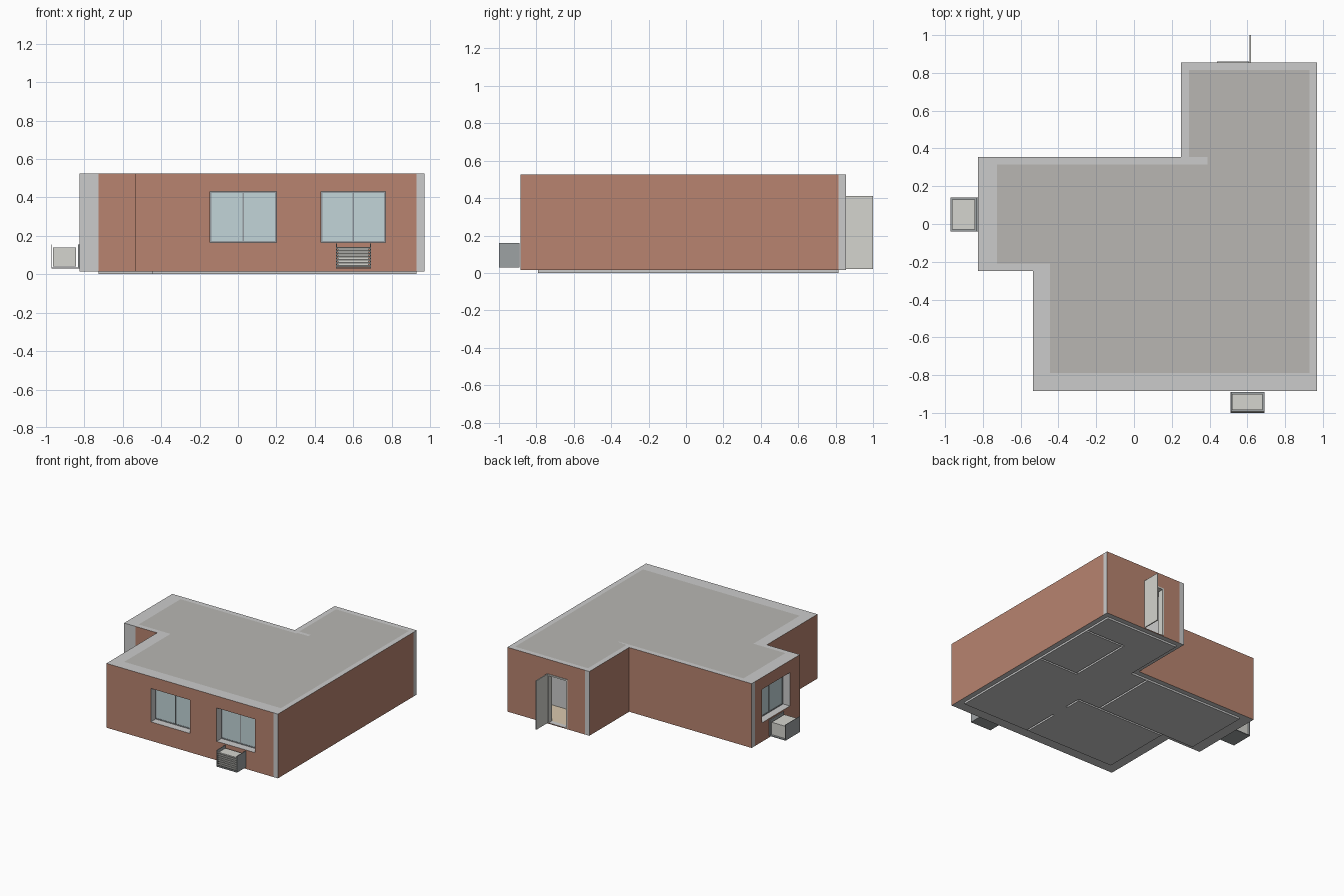
import bpy, bmesh, math
from mathutils import Vector, Matrix

if "Cube" in bpy.data.objects:
    bpy.data.objects.remove(bpy.data.objects["Cube"])


def material(name, *rgb):
    m = bpy.data.materials.new(name)
    m.diffuse_color = (*rgb, 1)
    m.use_nodes = True
    m.node_tree.nodes["Principled BSDF"].inputs["Base Color"].default_value = m.diffuse_color
    return m


plaster = material("plaster", 0.66, 0.66, 0.67)
brick = material("brick", 0.48, 0.23, 0.16)
roof_grey = material("roof_grey", 0.48, 0.47, 0.45)
beige = material("floor_beige", 0.70, 0.58, 0.42)
glass = material("glass", 0.54, 0.66, 0.69)
frame_grey = material("frame_grey", 0.30, 0.33, 0.35)
cream = material("cream", 0.66, 0.66, 0.62)
metal = material("metal", 0.34, 0.36, 0.37)

WALL_Z0, TOP = 0.015, 0.525


def finish(name, bm, mats, xf=None, paint=()):
    """Make an object; faces whose normal is in paint use the second material."""
    if xf:
        bm.transform(xf)
    bmesh.ops.recalc_face_normals(bm, faces=bm.faces)
    for f in bm.faces:
        if any(f.normal.dot(Vector(n)) > 0.9 for n in paint):
            f.material_index = 1
    me = bpy.data.meshes.new(name)
    bm.to_mesh(me)
    bm.free()
    for m in mats:
        me.materials.append(m)
    ob = bpy.data.objects.new(name, me)
    bpy.context.collection.objects.link(ob)
    return ob


def boxes(name, dims, mats, xf=None, paint=()):
    """One object from boxes given as x0, x1, y0, y1, z0, z1."""
    bm = bmesh.new()
    for x0, x1, y0, y1, z0, z1 in dims:
        m = Matrix.Translation(((x0 + x1) / 2, (y0 + y1) / 2, (z0 + z1) / 2)) \
            @ Matrix.Diagonal((x1 - x0, y1 - y0, z1 - z0, 1))
        bmesh.ops.create_cube(bm, size=1, matrix=m)
    return finish(name, bm, mats, xf, paint)


def slab(name, pts, z0, z1, mats, paint=()):
    bm = bmesh.new()
    face = bm.faces.new([bm.verts.new((x, y, z0)) for x, y in pts])
    ext = bmesh.ops.extrude_face_region(bm, geom=[face], use_keep_orig=True)
    bmesh.ops.translate(bm, vec=(0, 0, z1 - z0),
                        verts=[v for v in ext["geom"] if isinstance(v, bmesh.types.BMVert)])
    return finish(name, bm, mats, None, paint)


def cut(ob, dims, xf=None):
    cutter = boxes("cutter", [dims], [], xf)
    cutter.hide_render = True
    mod = ob.modifiers.new("opening", "BOOLEAN")
    mod.operation, mod.solver, mod.object = "DIFFERENCE", "EXACT", cutter
    bpy.context.view_layer.objects.active = ob
    bpy.ops.object.modifier_apply(modifier=mod.name)
    bpy.data.objects.remove(cutter)


# Outer walls: brick on the outside faces, plaster elsewhere
FRONT, BACK, LEFT, RIGHT = (0, -1, 0), (0, 1, 0), (-1, 0, 0), (1, 0, 0)
walls = {}
for name, x0, x1, y0, y1, paint in [
    ("front_wall", -0.535, 0.93, -0.885, -0.79, (FRONT, LEFT)),
    ("right_wall", 0.93, 0.97, -0.885, 0.815, (RIGHT,)),
    ("back_wall", 0.29, 0.97, 0.815, 0.855, (BACK,)),
    ("notch_side_wall", 0.25, 0.29, 0.355, 0.855, (LEFT,)),
    ("wing_back_wall", -0.825, 0.39, 0.315, 0.355, (BACK,)),
    ("wing_left_wall", -0.825, -0.725, -0.25, 0.315, (LEFT,)),
    ("wing_front_wall", -0.725, -0.535, -0.25, -0.21, (FRONT,)),
    ("lower_left_wall", -0.535, -0.445, -0.79, -0.21, (LEFT,)),
]:
    walls[name] = boxes(name, [(x0, x1, y0, y1, WALL_Z0, TOP)], [plaster, brick], None, paint)

# Floor and roof slabs filling the inside outline
inside = [(-0.445, -0.79), (0.93, -0.79), (0.93, 0.815), (0.29, 0.815),
          (0.29, 0.315), (-0.725, 0.315), (-0.725, -0.21), (-0.445, -0.21)]
floor = slab("floor", inside, 0, 0.022, [plaster, beige], [(0, 0, 1)])
slab("roof", inside, 0.51, TOP, [roof_grey])

# Inner partitions, each standing in a slot in the floor
for i, (x0, x1, y0, y1) in enumerate([
    (0.135, 0.15, -0.209, 0.314), (-0.444, 0.345, -0.225, -0.21),
    (0.33, 0.345, -0.35, -0.226), (0.33, 0.345, -0.789, -0.5),
    (0.585, 0.6, 0.071, 0.574), (0.585, 0.929, 0.575, 0.59),
    (0.585, 0.929, 0.055, 0.07),
]):
    boxes(f"partition_{i + 1}", [(x0, x1, y0, y1, WALL_Z0, 0.51)], [plaster])
    cut(floor, (x0, x1, y0, y1, -0.02, 0.05))
boxes("inner_shaft", [(0.67, 0.93, 0.07, 0.15, 0.022, 0.51)], [plaster])


# Sliding windows, modelled facing -y and turned into place
def window(name, wall, x, y, width, turn=0.0, z0=0.165, z1=0.43, depth=0.06):
    xf = Matrix.Translation((x, y, 0)) @ Matrix.Rotation(turn, 4, "Z")
    w, t = width / 2, 0.007
    cut(walls[wall], (-w, w, -0.05, 0.2, z0, z1), xf)
    d0, d1 = depth, depth + 0.025
    boxes(name + "_frame", [
        (-w, w, d0, d1, z0, z0 + t), (-w, w, d0, d1, z1 - t, z1),
        (-w, -w + t, d0, d1, z0 + t, z1 - t), (w - t, w, d0, d1, z0 + t, z1 - t),
        (-t / 2, t / 2, d0, d1, z0 + t, z1 - t)], [frame_grey], xf)
    boxes(name + "_glass", [
        (-w + t, -t / 2, d0 + 0.003, d0 + 0.007, z0 + t, z1 - t),
        (t / 2, w - t, d0 + 0.003, d0 + 0.007, z0 + t, z1 - t)], [glass], xf)


quarter = -math.pi / 2
window("front_window_left", "front_wall", 0.0275, -0.885, 0.345)
window("front_window_right", "front_wall", 0.60, -0.885, 0.335)
window("wing_window", "wing_left_wall", -0.825, 0.05, 0.35, quarter)
window("side_window", "lower_left_wall", -0.535, -0.51, 0.32, quarter)

# Back doorway with frame and the leaf standing open
cut(walls["back_wall"], (0.44, 0.62, 0.75, 0.9, 0.022, 0.41))
boxes("door_frame", [(0.44, 0.452, 0.81, 0.86, 0.022, 0.41),
                     (0.608, 0.62, 0.81, 0.855, 0.022, 0.41),
                     (0.452, 0.608, 0.81, 0.86, 0.398, 0.41)], [cream])
boxes("door_leaf", [(0.612, 0.62, 0.855, 1.0, 0.022, 0.41)], [cream])

# Front air conditioner: unit, side panels and louvres
boxes("front_ac_unit", [(0.52, 0.68, -0.985, -0.9, 0.04, 0.14)], [cream])
boxes("front_ac_housing", [(0.51, 0.515, -1.0, -0.89, 0.03, 0.16),
                           (0.687, 0.692, -1.0, -0.89, 0.03, 0.16),
                           (0.515, 0.687, -1.0, -0.89, 0.03, 0.036)], [metal])
bm = bmesh.new()
for i in range(7):
    m = Matrix.Translation((0.601, -0.993, 0.043 + i * 0.0155)) \
        @ Matrix.Rotation(math.radians(25), 4, "X") @ Matrix.Diagonal((0.172, 0.004, 0.011, 1))
    bmesh.ops.create_cube(bm, size=1, matrix=m)
finish("front_ac_louvres", bm, [cream])

# Left air conditioner between two plates
boxes("left_ac_unit", [(-0.963, -0.842, -0.03, 0.13, 0.04, 0.138)], [cream])
boxes("left_ac_housing", [(-0.972, -0.968, -0.04, 0.14, 0.03, 0.155),
                          (-0.834, -0.826, -0.04, 0.14, 0.03, 0.155),
                          (-0.968, -0.834, -0.04, 0.14, 0.03, 0.036)], [metal])
